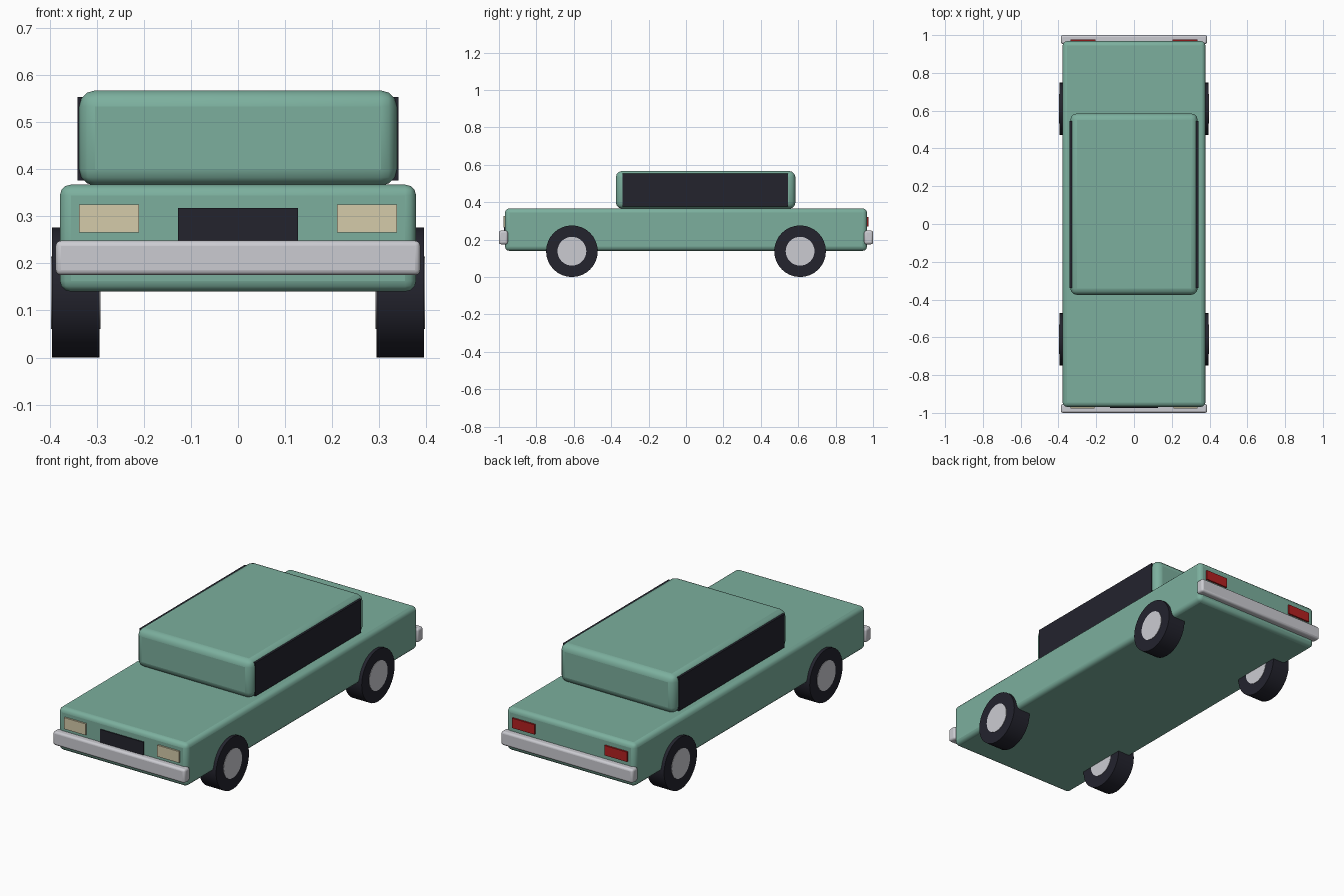
import bpy
import bmesh
from math import radians
from mathutils import Matrix, Vector

cube = bpy.data.objects.get("Cube")
if cube:
    bpy.data.objects.remove(cube, do_unlink=True)


def material(name, color):
    m = bpy.data.materials.new(name)
    m.use_nodes = True
    m.diffuse_color = (*color, 1)
    m.node_tree.nodes["Principled BSDF"].inputs["Base Color"].default_value = (*color, 1)
    return m


GREEN = material("sage green paint", (0.20, 0.43, 0.34))
DARK = material("dark rubber and glass", (0.017, 0.017, 0.027))
SILVER = material("silver trim", (0.60, 0.60, 0.64))
CREAM = material("cream lamp", (0.66, 0.60, 0.40))
RED = material("red lamp", (0.45, 0.015, 0.015))


def add_object(name, bm, mat, bevel=0):
    """Turn a bmesh into a shaded object with optional rounded edges."""
    mesh = bpy.data.meshes.new(name)
    bm.to_mesh(mesh)
    bm.free()
    mesh.materials.append(mat)
    ob = bpy.data.objects.new(name, mesh)
    bpy.context.collection.objects.link(ob)
    if bevel:
        mod = ob.modifiers.new("rounded edges", "BEVEL")
        mod.width, mod.segments = bevel, 3
    bpy.ops.object.select_all(action="DESELECT")
    ob.select_set(True)
    bpy.context.view_layer.objects.active = ob
    bpy.ops.object.shade_smooth_by_angle(angle=radians(35))
    return ob


def box(name, low, high, mat, bevel=0):
    low, high = Vector(low), Vector(high)
    bm = bmesh.new()
    bmesh.ops.create_cube(bm, size=1)
    bmesh.ops.scale(bm, vec=high - low, verts=bm.verts)
    bmesh.ops.translate(bm, vec=(low + high) / 2, verts=bm.verts)
    return add_object(name, bm, mat, bevel)


def disc(name, center, radius, width, mat):
    bm = bmesh.new()
    turn = Matrix.Translation(center) @ Matrix.Rotation(radians(90), 4, "Y")
    bmesh.ops.create_cone(bm, cap_ends=True, segments=32, radius1=radius,
                          radius2=radius, depth=width, matrix=turn)
    return add_object(name, bm, mat)


# Body and cabin
box("body", (-0.378, -0.968, 0.14), (0.378, 0.968, 0.367), GREEN, 0.023)
box("cabin", (-0.337, -0.375, 0.365), (0.337, 0.585, 0.567), GREEN, 0.034)

# Grille and bumpers
box("grille", (-0.127, -0.973, 0.24), (0.127, -0.965, 0.317), DARK)
box("front_bumper", (-0.387, -1, 0.175), (0.387, -0.953, 0.248), SILVER, 0.011)
box("rear_bumper", (-0.387, 0.953, 0.175), (0.387, 1, 0.248), SILVER, 0.011)

# Parts repeated on both sides
for side, s in (("left", 1), ("right", -1)):
    def side_box(name, x, y, z, mat):
        xs = sorted((s * x[0], s * x[1]))
        box(f"{side}_{name}", (xs[0], y[0], z[0]), (xs[1], y[1], z[1]), mat)

    side_box("window", (0.327, 0.341), (-0.34, 0.545), (0.376, 0.553), DARK)
    side_box("headlight", (0.21, 0.337), (-0.977, -0.962), (0.265, 0.325), CREAM)
    side_box("taillight", (0.205, 0.337), (0.962, 0.977), (0.27, 0.322), RED)
    for end, y in (("front", -0.61), ("rear", 0.61)):
        disc(f"{end}_{side}_tire", (s * 0.3445, y, 0.138), 0.138, 0.101, DARK)
        disc(f"{end}_{side}_hub", (s * 0.3445, y, 0.138), 0.077, 0.105, SILVER)
